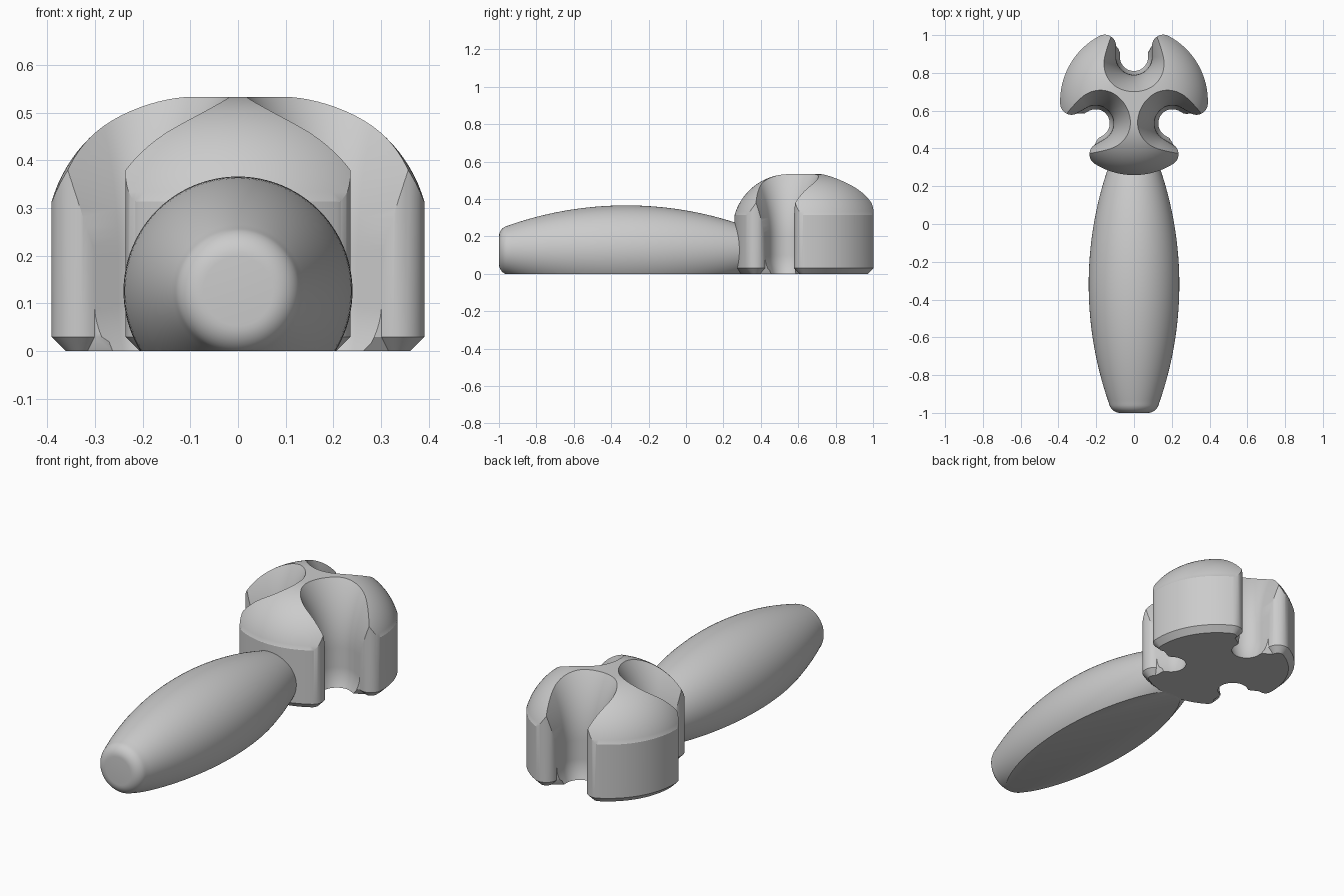
import bpy, bmesh
from math import sin, cos, pi, radians, sqrt, atan2
from mathutils import Vector

if "Cube" in bpy.data.objects:
    bpy.data.objects.remove(bpy.data.objects["Cube"])

HEAD_Y, R, LIP = 0.65, 0.391, 0.06
SLOT_S, SLOT_W = 0.235, 0.095
LIP_V = SLOT_W + LIP
LIP_U = sqrt((R - LIP) ** 2 - LIP_V ** 2)
SLOT_ANGLES = [radians(90 + 120 * k) for k in range(3)]


def make_object(name, bm):
    bmesh.ops.recalc_face_normals(bm, faces=bm.faces)
    me = bpy.data.meshes.new(name)
    bm.to_mesh(me)
    bm.free()
    ob = bpy.data.objects.new(name, me)
    bpy.context.collection.objects.link(ob)
    return ob


def loft(name, rings):
    """Closed solid through rings of equal point count."""
    bm = bmesh.new()
    vs = [[bm.verts.new(p) for p in ring] for ring in rings]
    n = len(vs[0])
    for a, b in zip(vs, vs[1:]):
        for i in range(n):
            bm.faces.new((a[i], a[(i + 1) % n], b[(i + 1) % n], b[i]))
    bm.faces.new(vs[0][::-1])
    bm.faces.new(vs[-1])
    return make_object(name, bm)


def arc(cx, cy, r, a0, a1, n):
    return [(cx + r * cos(a0 + (a1 - a0) * i / n),
             cy + r * sin(a0 + (a1 - a0) * i / n)) for i in range(n + 1)]


def place(p, a, z):
    """Slot-local point to world, slot pointing along angle a."""
    u, v = p
    return (u * cos(a) - v * sin(a), HEAD_Y + u * sin(a) + v * cos(a), z)


def head_ring(d, z):
    """Three-lobed outline with rounded lips, inset by d."""
    t = atan2(LIP_V, LIP_U)
    local = arc(LIP_U, -LIP_V, LIP - d, -t, pi / 2, 14)
    local += [(0.25, -0.06), (0.25, 0.06)]
    local += arc(LIP_U, LIP_V, LIP - d, -pi / 2, t, 14)
    local += arc(0, 0, R - d, t, 2 * pi / 3 - t, 28)[1:-1]
    return [place(p, a, z) for a in SLOT_ANGLES for p in local]


def slot_width(z):
    if z > 0.2:
        return SLOT_W + 0.81 * (z - 0.2) ** 2
    if z < 0.1:
        return SLOT_W - 0.02 * ((0.1 - max(z, 0)) / 0.1) ** 2
    return SLOT_W


def slot_ring(a, z):
    w = slot_width(z)
    local = arc(SLOT_S, 0, w, pi / 2, 3 * pi / 2, 32) + [(0.6, -w), (0.6, w)]
    return [place(p, a, z) for p in local]


def boolean(ob, cutter, op):
    cutter.hide_render = True
    m = ob.modifiers.new(op, 'BOOLEAN')
    m.operation, m.object, m.solver = op, cutter, 'EXACT'


def smooth(ob):
    bpy.ops.object.select_all(action='DESELECT')
    ob.select_set(True)
    bpy.context.view_layer.objects.active = ob
    bpy.ops.object.shade_smooth_by_angle(angle=radians(28))


# Head: lobed block with a chamfered foot
head = loft("head", [head_ring(0.03, 0), head_ring(0, 0.03), head_ring(0, 0.6)])

# Dome shape that trims the head top
dome_r = 0.302
profile = [(0.43, -0.1), (0.43, 0.25)]
profile += arc(0.1, 0.231, dome_r, atan2(0.084, 0.29), pi / 2, 20)
dome = loft("dome_trim", [[(r * cos(2 * pi * i / 128), HEAD_Y + r * sin(2 * pi * i / 128), z)
                           for i in range(128)] for r, z in profile])
boolean(head, dome, 'INTERSECT')

# Three flared finger slots
levels = [-0.05] + [0.01 * i for i in range(0, 11)] + [0.2 + 0.02 * i for i in range(20)]
cutters = [dome]
for a in SLOT_ANGLES:
    c = loft("slot_cutter", [slot_ring(a, z) for z in levels])
    boolean(head, c, 'DIFFERENCE')
    cutters.append(c)

# Bake the head and discard the cutters
dg = bpy.context.evaluated_depsgraph_get()
baked = bpy.data.meshes.new_from_object(head.evaluated_get(dg))
head.modifiers.clear()
head.data = baked
for c in cutters:
    bpy.data.objects.remove(c)
smooth(head)

# Handle: barrel turned about y, flattened underneath
AX_Z, MAX_R, BOW = 0.126, 0.24, 1.9
pts = [(-1 + 0.06 * (1 - cos(t)), 0.073 + 0.06 * sin(t))
       for t in [radians(80) * i / 8 for i in range(9)]]
for i in range(41):
    y = -0.93 + 1.29 * i / 40
    pts.append((y, MAX_R - BOW + sqrt(BOW ** 2 - (y + 0.32) ** 2)))
handle = loft("handle", [[(r * cos(2 * pi * i / 96), y, AX_Z + r * sin(2 * pi * i / 96))
                          for i in range(96)] for y, r in pts])
bm = bmesh.new()
bm.from_mesh(handle.data)
res = bmesh.ops.bisect_plane(bm, geom=bm.verts[:] + bm.edges[:] + bm.faces[:],
                             plane_co=Vector((0, 0, 0)), plane_no=Vector((0, 0, 1)),
                             clear_inner=True)
bmesh.ops.edgeloop_fill(bm, edges=[e for e in res['geom_cut'] if isinstance(e, bmesh.types.BMEdge)])
bmesh.ops.recalc_face_normals(bm, faces=bm.faces)
bm.to_mesh(handle.data)
bm.free()
smooth(handle)
